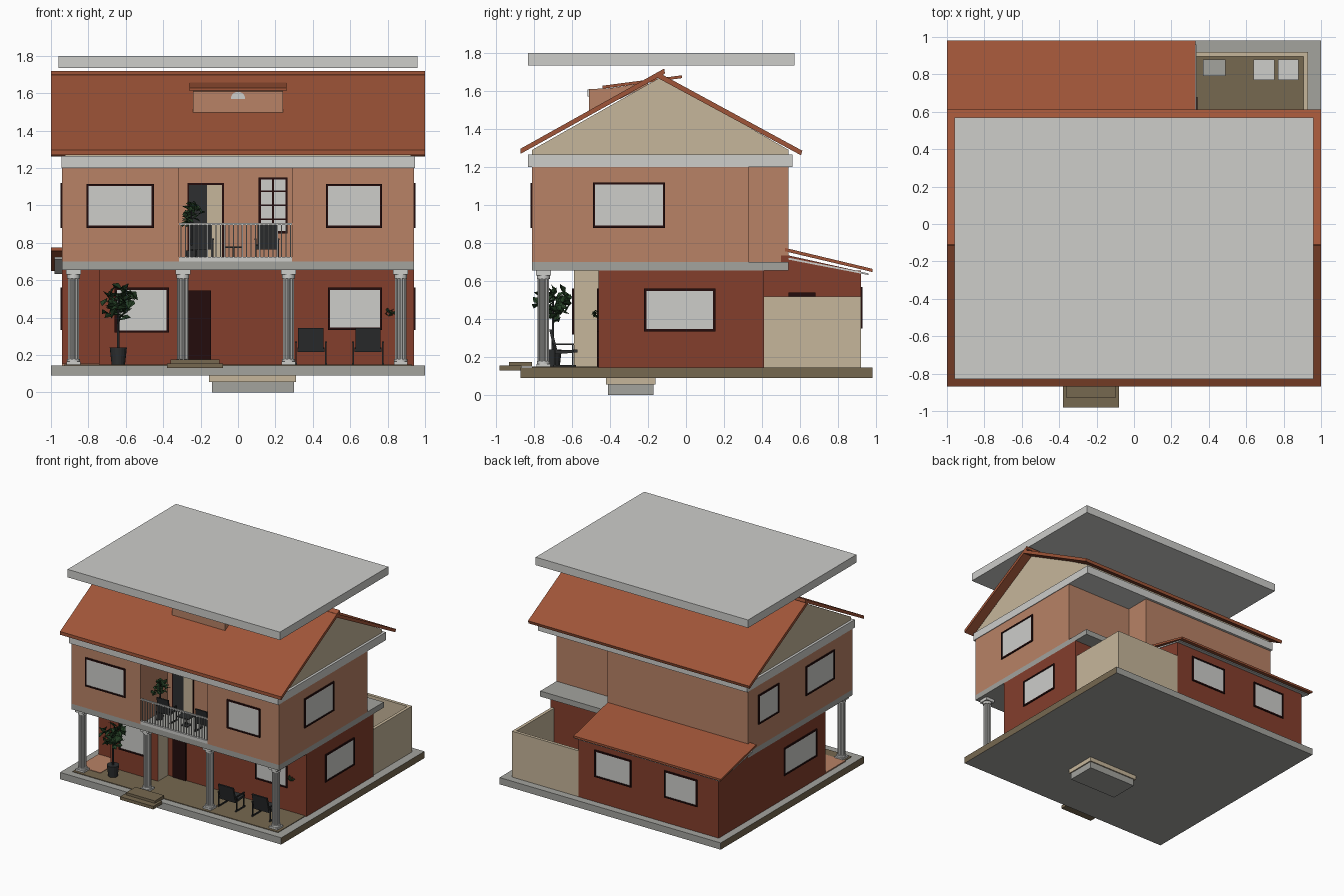
import bpy, bmesh, math, random
from mathutils import Vector, Euler

if "Cube" in bpy.data.objects:
    bpy.data.objects.remove(bpy.data.objects["Cube"])

random.seed(4)

# ---- flat colours (sRGB 0-255 converted to linear) ----
def mat(name, r, g, b):
    m = bpy.data.materials.new(name)
    m.diffuse_color = [*[((c / 255 + 0.055) / 1.055) ** 2.4 for c in (r, g, b)], 1]
    m.use_nodes = True
    m.node_tree.nodes["Principled BSDF"].inputs["Base Color"].default_value = m.diffuse_color
    return m

ROOF = mat("roof_red", 160, 85, 56)
BRICK = mat("lower_wall_red", 132, 62, 44)
SALMON = mat("upper_wall_salmon", 184, 130, 102)
TAN = mat("tan_plaster", 198, 182, 155)
BROWN = mat("floor_brown", 118, 104, 80)
LIGHT = mat("light_grey", 205, 205, 202)
GREY = mat("mid_grey", 163, 163, 158)
WOOD = mat("dark_wood", 35, 12, 12)
COAL = mat("charcoal", 45, 47, 48)
GREEN = mat("leaf_green", 36, 62, 36)

# ---- helpers ----
def prism(bm, pts, lo, hi, axis="z"):
    """Extrude a profile: pts are (x,y) for axis z, (y,z) for axis x, (x,z) for axis y."""
    put = {"z": lambda p, t: (p[0], p[1], t), "x": lambda p, t: (t, p[0], p[1]),
           "y": lambda p, t: (p[0], t, p[1])}[axis]
    a = [bm.verts.new(put(p, lo)) for p in pts]
    b = [bm.verts.new(put(p, hi)) for p in pts]
    bm.faces.new(a)
    bm.faces.new(b[::-1])
    for i in range(len(pts)):
        j = (i + 1) % len(pts)
        bm.faces.new((a[i], b[i], b[j], a[j]))

def box(bm, x0, x1, y0, y1, z0, z1):
    prism(bm, [(x0, y0), (x1, y0), (x1, y1), (x0, y1)], z0, z1)

def finish(name, bm, *mats, rule=None):
    bmesh.ops.recalc_face_normals(bm, faces=bm.faces)
    bm.normal_update()
    if rule:
        for f in bm.faces:
            f.material_index = rule(f)
    me = bpy.data.meshes.new(name)
    bm.to_mesh(me)
    bm.free()
    for m in mats:
        me.materials.append(m)
    ob = bpy.data.objects.new(name, me)
    bpy.context.collection.objects.link(ob)
    return ob

def boxes(name, m, *dims):
    bm = bmesh.new()
    for d in dims:
        box(bm, *d)
    return finish(name, bm, m)

def solid(name, m, pts, lo, hi, axis="z", mats=(), rule=None):
    bm = bmesh.new()
    prism(bm, pts, lo, hi, axis)
    return finish(name, bm, m, *mats, rule=rule)

def window(name, axis, plane, sign, a0, a1, z0, z1, w=0.012):
    def plate(a, b, c, d, t):
        lo, hi = sorted((plane, plane + sign * t))
        return (lo, hi, a, b, c, d) if axis == "x" else (a, b, lo, hi, c, d)
    boxes(name + "_glass", LIGHT, plate(a0 + w, a1 - w, z0 + w, z1 - w, 0.004))
    boxes(name + "_frame", WOOD, plate(a0, a0 + w, z0, z1, 0.009), plate(a1 - w, a1, z0, z1, 0.009),
          plate(a0 + w, a1 - w, z0, z0 + w, 0.009), plate(a0 + w, a1 - w, z1 - w, z1, 0.009))

# ---- base, plinth and steps ----
boxes("plinth_block", GREY, (-.14, .30, -.41, -.17, 0, .055))
boxes("plinth_cap", TAN, (-.155, .31, -.42, -.16, .055, .09))
solid("base_slab", GREY, [(-1, -.87), (1, -.87), (1, .98), (-1, .98)], .09, .145,
      mats=(BROWN,), rule=lambda f: int(abs(f.normal.x) > .5))
boxes("porch_and_yard_floor", BROWN, (-.93, .93, -.81, -.46, .145, .15), (.33, .91, .41, .90, .145, .15))
boxes("corner_floor", SALMON, (-.94, -.74, -.72, -.46, .145, .154))
boxes("front_steps", BROWN, (-.38, -.08, -.98, -.865, .13, .155), (-.36, -.10, -.93, -.81, .15, .175))

# ---- lower storey with rear extension and yard wall ----
solid("lower_walls", BRICK, [(-.94, -.46), (-.74, -.46), (-.74, -.59), (-.31, -.59), (-.31, -.46), (.94, -.46),
      (.94, .41), (.33, .41), (.33, .92), (-.94, .92)], .145, .655, mats=(TAN,),
      rule=lambda f: int(f.normal.x > .5 and abs(f.calc_center_median().x + .31) < .01))
solid("extension_gable", BRICK, [(.50, .65), (.92, .65), (.54, .735), (.50, .735)], -.94, .33, "x")
solid("extension_ceiling", LIGHT, [(.54, .713), (.96, .632), (.96, .641), (.54, .723)], -.98, .335, "x")
solid("extension_roof", ROOF, [(.52, .757), (.98, .648), (.98, .665), (.52, .775)], -1, .33, "x")
boxes("yard_wall", TAN, (.905, .93, .41, .92, .145, .52), (.33, .905, .895, .92, .145, .52))
boxes("yard_tubs", LIGHT, (.64, .75, .77, .88, .15, .30), (.77, .88, .77, .88, .15, .30))
boxes("yard_bin", GREY, (.37, .49, .79, .88, .15, .28))
boxes("yard_door", WOOD, (.33, .339, .54, .68, .15, .54))
boxes("front_door", WOOD, (-.265, -.145, -.469, -.46, .15, .545))

# ---- upper storey: balcony recess in front, open corner behind ----
boxes("upper_floor_slab", GREY, (-.94, .94, -.81, .54, .655, .70))
solid("upper_walls", SALMON, [(-.94, -.81), (-.315, -.81), (-.315, -.46), (.29, -.46), (.29, -.81), (.94, -.81),
      (.94, .33), (.33, .33), (.33, .54), (-.94, .54)], .70, 1.20)
boxes("ceiling_slab", LIGHT, (-.945, .945, -.83, .56, 1.20, 1.265))

# ---- windows ----
window("upper_left_window", "y", -.81, -1, -.81, -.45, .88, 1.115)
window("upper_right_window", "y", -.81, -1, .47, .77, .88, 1.115)
window("porch_left_window", "y", -.59, -1, -.66, -.37, .32, .56)
window("porch_right_window", "y", -.46, -1, .48, .77, .335, .56)
window("right_upper_window", "x", .94, 1, -.49, -.11, .88, 1.12)
window("right_lower_window", "x", .94, 1, -.22, .155, .335, .56)
window("left_upper_window_front", "x", -.94, -1, -.57, -.20, .88, 1.12)
window("left_upper_window_back", "x", -.94, -1, .15, .41, .88, 1.12)
window("left_lower_window", "x", -.94, -1, -.34, .08, .335, .56)
window("rear_window_a", "y", .92, 1, -.15, .18, .35, .57)
window("rear_window_b", "y", .92, 1, -.75, -.45, .35, .57)

# ---- balcony door, lattice window and railing ----
boxes("balcony_door_frame", WOOD, (-.27, -.075, -.466, -.46, .70, 1.12))
boxes("balcony_door_opening", COAL, (-.262, -.165, -.468, -.462, .70, 1.11))
boxes("balcony_door_leaf", TAN, (-.165, -.085, -.469, -.462, .70, 1.11))
window("lattice_window", "y", -.46, -1, .11, .265, .85, 1.15)
boxes("lattice_bars", WOOD, (.183, .192, -.468, -.462, .86, 1.14),
      *[(.12, .255, -.468, -.462, z - .004, z + .004) for z in (.925, 1.0, 1.075)])
boxes("balcony_railing", LIGHT, (-.315, .29, -.81, -.79, .70, .725), (-.315, .29, -.807, -.793, .895, .905),
      *[(x - .003, x + .003, -.803, -.797, .72, .90) for x in [-.305 + i * .0234 for i in range(26)]])

# ---- main roof, gables and dormer ----
solid("gable_walls", TAN, [(-.81, 1.26), (.54, 1.26), (.54, 1.29), (-.13, 1.675), (-.81, 1.29)], -.925, .925, "x")
solid("front_roof", ROOF, [(-.87, 1.27), (-.11, 1.692), (-.115, 1.718), (-.87, 1.297)], -1, 1, "x")
solid("back_roof", ROOF, [(-.16, 1.675), (.605, 1.262), (.612, 1.286), (-.15, 1.70)], -1, 1, "x")
solid("dormer_wall", SALMON, [(-.51, 1.48), (-.51, 1.61), (-.40, 1.615), (-.2, 1.645), (-.2, 1.63)], -.24, .24, "x")
solid("dormer_roof", ROOF, [(-.44, 1.612), (-.02, 1.668), (-.02, 1.683), (-.44, 1.628)], -.26, .26, "x")
solid("dormer_window", LIGHT, [(.038 * math.cos(a), 1.57 + .038 * math.sin(a))
      for a in [math.pi * i / 12 for i in range(13)]], -.517, -.509, "y")
boxes("top_plate", LIGHT, (-.96, .96, -.83, .57, 1.735, 1.80))

# ---- fluted columns ----
for n, cx in enumerate((-.88, -.295, .27, .87)):
    bm = bmesh.new()
    cy = -.75
    def ring(r0, r1, k=32):
        return [(cx + (r0, r1)[i // 2 % 2] * math.cos(math.tau * i / k),
                 cy + (r0, r1)[i // 2 % 2] * math.sin(math.tau * i / k)) for i in range(k)]
    box(bm, cx - .037, cx + .037, cy - .037, cy + .037, .145, .165)
    prism(bm, ring(.035, .035), .165, .18)
    prism(bm, ring(.03, .024), .18, .615)
    prism(bm, ring(.034, .034), .61, .63)
    box(bm, cx - .04, cx + .04, cy - .04, cy + .04, .63, .655)
    finish(f"column_{n + 1}", bm, LIGHT)

# ---- chairs: seat and leaning back on thin legs ----
def chair(name, cx, cy, z, w):
    h, s = w / 2, w / .17
    bm = bmesh.new()
    prism(bm, [(cy - .05 * s, z + .065), (cy + .07 * s, z + .075), (cy + .07 * s, z + .09), (cy - .05 * s, z + .085)],
          cx - h * .85, cx + h * .85, "x")
    prism(bm, [(cy - .05 * s, z + .07), (cy - .035 * s, z + .08), (cy - .065 * s, z + .195), (cy - .08 * s, z + .195)],
          cx - h * .8, cx + h * .8, "x")
    for sx in (-1, 1):
        x = cx + sx * h * .94
        box(bm, x - .005, x + .005, cy - .06 * s, cy + .05 * s, z + .115, z + .123)
        for y in (cy - .05 * s, cy + .045 * s):
            box(bm, x - .004, x + .004, y - .004, y + .004, z, z + .118)
        box(bm, x - .005, x + .005, cy - .06 * s, cy + .06 * s, z, z + .008)
    finish(name, bm, COAL)

chair("porch_chair_left", .39, -.64, .15, .17)
chair("porch_chair_right", .695, -.64, .15, .17)
chair("balcony_chair_left", -.195, -.64, .70, .13)
chair("balcony_chair_right", .155, -.64, .70, .13)
boxes("balcony_table", COAL, (-.075, .025, -.68, -.58, .772, .78), (-.03, -.02, -.635, -.625, .70, .775),
      (-.055, .005, -.66, -.60, .70, .706))

# ---- potted plants ----
def leaves(name, c, size, count, length):
    bm = bmesh.new()
    for _ in range(count):
        d = Vector([random.gauss(0, 1) for _ in range(3)]).normalized() * random.uniform(.3, .85)
        p = Vector(c) + Vector([d[i] * size[i] for i in range(3)])
        rot = Euler((random.uniform(-.8, .8), random.uniform(-.9, .9), random.uniform(0, 6.28)))
        q = [(-.5, 0, 0), (-.1, -.3, .1), (.5, 0, -.1), (-.1, .3, .1)]
        v = [bm.verts.new(p + rot.to_matrix() @ (Vector(k) * length)) for k in q]
        bm.faces.new((v[0], v[1], v[2]))
        bm.faces.new((v[0], v[2], v[3]))
    finish(name, bm, GREEN)

def plant(name, x, y, z, h, s):
    bm = bmesh.new()
    for za, zb, r0, r1 in ((z, z + .09 * s, .036 * s, .046 * s), (z + .08 * s, z + h * .8, .007, .005)):
        r = bmesh.ops.create_cone(bm, cap_ends=True, segments=16, radius1=r0, radius2=r1, depth=zb - za)
        bmesh.ops.translate(bm, verts=r["verts"], vec=(x, y, (za + zb) / 2))
    finish(name + "_pot_and_stem", bm, COAL)
    leaves(name + "_leaves", (x, y, z + h * .73), (.11 * s, .11 * s, h * .27), int(65 * s), .06 * s + .01)

plant("porch_plant", -.64, -.70, .15, .46, 1)
plant("balcony_plant", -.25, -.65, .70, .34, .65)
leaves("wall_plant", (.81, -.48, .425), (.03, .02, .03), 12, .03)
